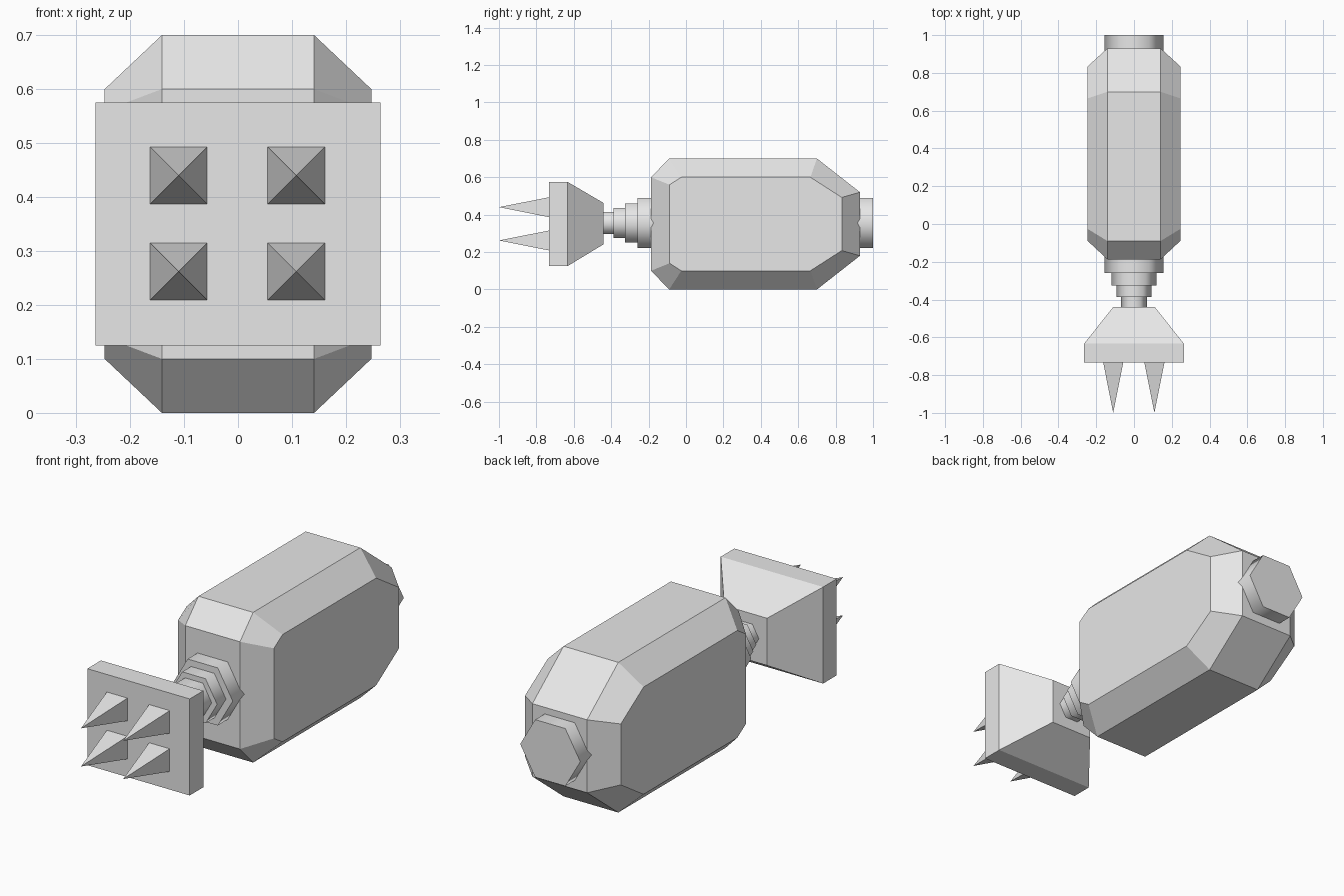
import bpy, bmesh, math

cube = bpy.data.objects.get("Cube")
if cube:
    bpy.data.objects.remove(cube, do_unlink=True)

grey = bpy.data.materials.new("light_grey")
grey.use_nodes = True
grey.diffuse_color = (0.8, 0.8, 0.8, 1)
grey.node_tree.nodes["Principled BSDF"].inputs["Base Color"].default_value = (0.8, 0.8, 0.8, 1)

MID = 0.355  # height of the shaft axis


def loft(name, rings, smooth=False):
    """Skin a row of point rings, capping both ends; a one-point ring is a tip."""
    bm = bmesh.new()
    loops = [[bm.verts.new(p) for p in ring] for ring in rings]
    for a, b in zip(loops, loops[1:]):
        n = len(a)
        for i in range(n):
            j = (i + 1) % n
            bm.faces.new((a[i], a[j], b[0]) if len(b) == 1 else (a[i], a[j], b[j], b[i]))
    for end in (loops[0], loops[-1]):
        if len(end) > 2:
            bm.faces.new(end)
    bmesh.ops.recalc_face_normals(bm, faces=bm.faces)
    mesh = bpy.data.meshes.new(name)
    bm.to_mesh(mesh)
    bm.free()
    mesh.materials.append(grey)
    obj = bpy.data.objects.new(name, mesh)
    bpy.context.collection.objects.link(obj)
    if smooth:
        bpy.ops.object.select_all(action='DESELECT')
        obj.select_set(True)
        bpy.context.view_layer.objects.active = obj
        bpy.ops.object.shade_smooth_by_angle(angle=math.radians(70))
    return obj


def rect(y, cx, cz, hx, hz):
    return [(cx + sx * hx, y, cz + sz * hz)
            for sx, sz in ((-1, -1), (1, -1), (1, 1), (-1, 1))]


def hexagon(y, r):
    return [(r * math.cos(k * math.pi / 3), y, MID + r * math.sin(k * math.pi / 3))
            for k in range(6)]


# Chamfered body: wide side-profile in the middle, smaller profile on each flank
outer = [(-0.187, 0.10), (-0.187, 0.60), (-0.09, 0.70), (0.70, 0.70),
         (0.93, 0.52), (0.93, 0.18), (0.70, 0.0), (-0.09, 0.0)]
flank = [(-0.088, 0.14), (-0.088, 0.56), (-0.025, 0.60), (0.665, 0.60),
         (0.833, 0.492), (0.833, 0.208), (0.665, 0.10), (-0.025, 0.10)]
loft("body", [[(x, y, z) for y, z in prof] for x, prof in
              ((-0.247, flank), (-0.141, outer), (0.141, outer), (0.247, flank))])

# Hexagonal shaft through the body, then stepped collars narrowing to the head
loft("shaft", [hexagon(-0.26, 0.155), hexagon(1.0, 0.155)], True)
for i, (y0, y1, r) in enumerate(((-0.325, -0.255, 0.12),
                                 (-0.387, -0.32, 0.092),
                                 (-0.45, -0.382, 0.068))):
    loft(f"neck_collar_{i + 1}", [hexagon(y0, r), hexagon(y1, r)], True)

# Flared hammer head with a square striking plate
loft("head", [rect(-0.733, 0, 0.35, 0.264, 0.225),
              rect(-0.633, 0, 0.35, 0.264, 0.225),
              rect(-0.44, 0, 0.352, 0.11, 0.11)])

# Four pyramid spikes on the striking plate
for side, x in (("right", -0.110), ("left", 0.108)):
    for level, z in (("lower", 0.262), ("upper", 0.44)):
        loft(f"spike_{level}_{side}", [rect(-0.733, x, z, 0.053, 0.053), [(x, -1.0, z)]])
